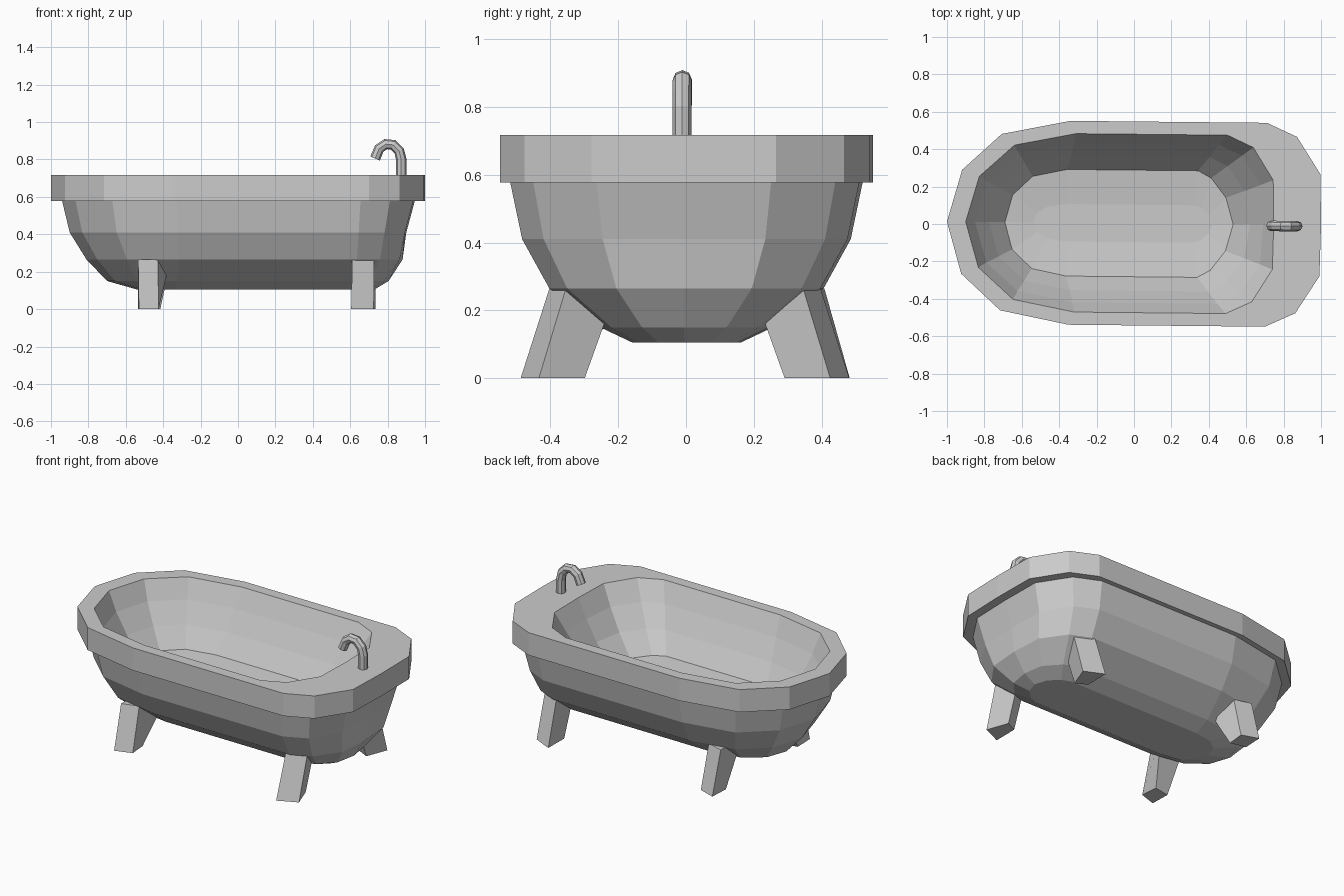
import bpy, bmesh

if "Cube" in bpy.data.objects:
    bpy.data.objects.remove(bpy.data.objects["Cube"])

TWIST = -0.01   # the whole tub sits very slightly turned


def add_mesh(name, bm):
    bmesh.ops.recalc_face_normals(bm, faces=bm.faces)
    mesh = bpy.data.meshes.new(name)
    bm.to_mesh(mesh)
    bm.free()
    ob = bpy.data.objects.new(name, mesh)
    bpy.context.collection.objects.link(ob)
    ob.rotation_euler.z = TWIST
    ob.location.y = 0.003
    return ob


def loft(name, rings):
    bm = bmesh.new()
    loops = [[bm.verts.new(p) for p in ring] for ring in rings]
    n = len(loops[0])
    for a, b in zip(loops, loops[1:]):
        for i in range(n):
            j = (i + 1) % n
            bm.faces.new((a[i], a[j], b[j], b[i]))
    bm.faces.new(loops[0])
    bm.faces.new(loops[-1])
    return add_mesh(name, bm)


def tub_ring(z, x_left, left, right, x_right, y, r):
    """Oblong outline: faceted left and right caps; r rounds the tap end."""
    dl, dr = x_left - left, x_right - right
    half = [(left + dl * u, y * v) for u, v in
            ((1, 0), (.88, .51), (.56, .865), (0, 1))]
    half += [(right + dr * u, y * v) for u, v in
             ((0, 1), (.55 - .18 * r, .865), (.98 - .19 * r, .5), (1, 0))]
    back = [(x, -v) for x, v in half[-2:0:-1]]
    return [(x, v, z) for x, v in half + back]


# Tub: outside from the base up, over the rim, down the basin
loft("bathtub", [tub_ring(*s) for s in (
    (.105, -.54, -.33, .59, .73, .155, .8),
    (.15, -.70, -.33, .61, .805, .25, .5),
    (.265, -.81, -.31, .64, .88, .40, .2),
    (.41, -.90, -.32, .65, .90, .48, 0),
    (.577, -.94, -.32, .66, .945, .515, 0),
    (.577, -1.0, -.345, .705, 1.0, .545, 0),
    (.718, -1.0, -.345, .705, 1.0, .545, 0),
    (.718, -.90, -.315, .495, .747, .477, 0),
    (.60, -.85, -.325, .45, .69, .425, .2),
    (.475, -.775, -.34, .40, .62, .36, .6),
    (.355, -.69, -.36, .34, .53, .285, 1),
    (.335, -.54, -.36, .32, .42, .10, 1),
)])

# Splayed legs: (x, distance from centre line) corners, bottom then top
LEGS = {
    "left": (((-.525, .475), (-.42, .44), (-.43, .33), (-.53, .35)),
             ((-.53, .40), (-.425, .37), (-.36, .20), (-.53, .19))),
    "right": (((.61, .485), (.73, .43), (.68, .295), (.61, .33)),
              ((.615, .40), (.73, .35), (.68, .20), (.615, .22))),
}
for end, (bot, top) in LEGS.items():
    for side, s in (("front", -1), ("back", 1)):
        loft(f"{side}_{end}_leg", [[(x, s * y, z) for x, y in ring]
                                   for ring, z in ((bot, 0), (top, .265))])

# Gooseneck faucet: faceted tube along a bent path
path = [(.873, .70), (.873, .80), (.862, .845), (.83, .878),
        (.79, .882), (.755, .858), (.733, .805)]
curve = bpy.data.curves.new("faucet", 'CURVE')
curve.dimensions = '3D'
curve.bevel_depth = .028
curve.bevel_resolution = 2
curve.use_fill_caps = True
spline = curve.splines.new('POLY')
spline.points.add(len(path) - 1)
for pt, (x, z) in zip(spline.points, path):
    pt.co = (x, -.003, z, 1)
faucet = bpy.data.objects.new("faucet", curve)
bpy.context.collection.objects.link(faucet)
faucet.rotation_euler.z = TWIST
bpy.context.view_layer.objects.active = faucet
faucet.select_set(True)
bpy.ops.object.convert(target='MESH')
for p in bpy.context.object.data.polygons:
    p.use_smooth = False
